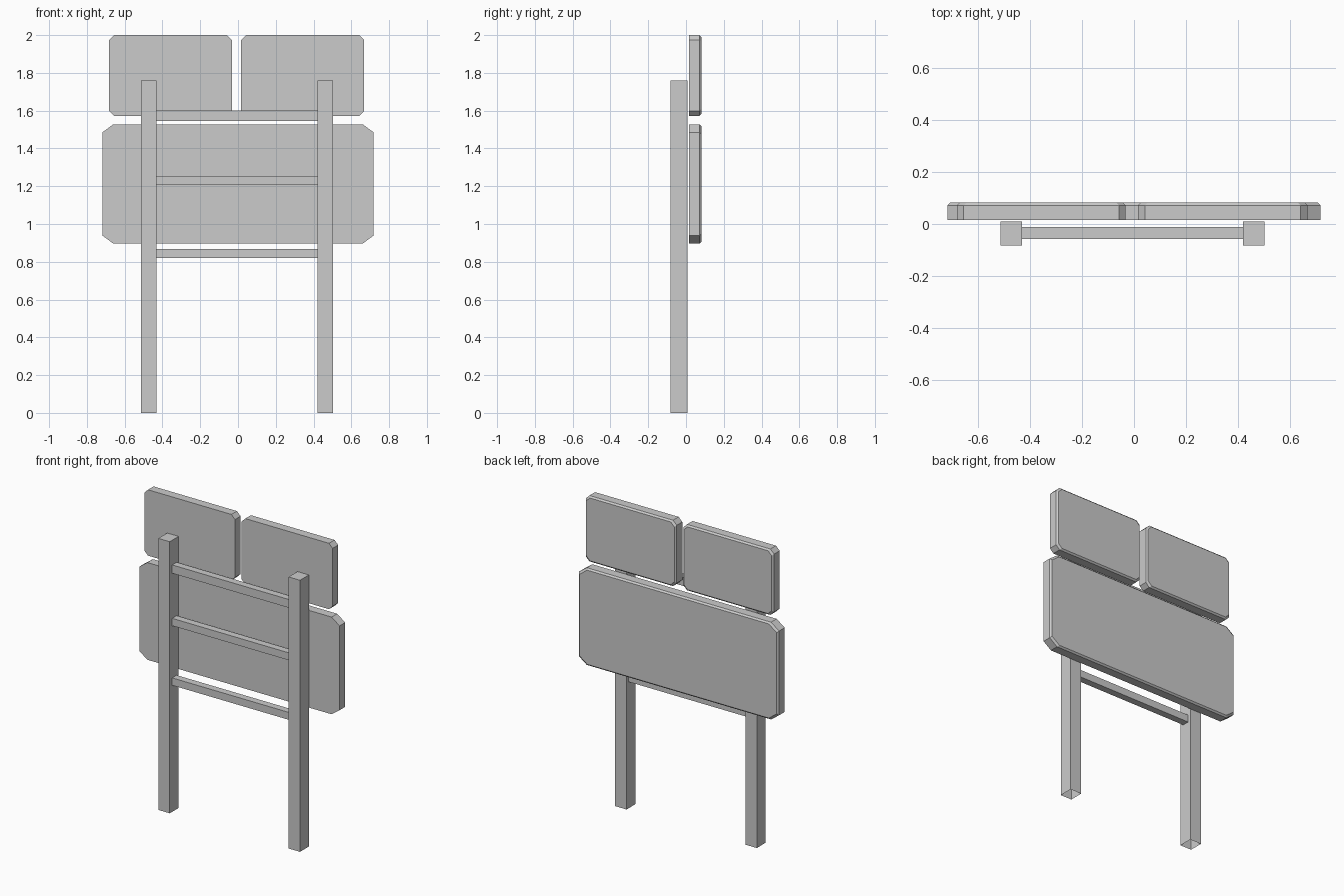
import bpy, bmesh

if "Cube" in bpy.data.objects:
    bpy.data.objects.remove(bpy.data.objects["Cube"])

BACK, FRONT, BEVEL = 0.015, 0.082, 0.01   # panel depth range and rim bevel
CX = -0.006                               # frame centre line


def finish(name, bm):
    bmesh.ops.recalc_face_normals(bm, faces=bm.faces[:])
    mesh = bpy.data.meshes.new(name)
    bm.to_mesh(mesh)
    bm.free()
    obj = bpy.data.objects.new(name, mesh)
    bpy.context.collection.objects.link(obj)
    return obj


def bar(name, x, y, z, open_axis):
    """Box from min/max ranges; open_axis lists the (axis, side) faces left out."""
    bm = bmesh.new()
    bmesh.ops.create_cube(bm, size=1)
    for v in bm.verts:
        v.co = [r[0] if c < 0 else r[1] for c, r in zip(v.co, (x, y, z))]
    bmesh.ops.recalc_face_normals(bm, faces=bm.faces[:])
    bm.normal_update()
    gone = [f for f in bm.faces
            if any(f.normal[a] * s > 0.9 for a, s in open_axis)]
    bmesh.ops.delete(bm, geom=gone, context='FACES')
    return finish(name, bm)


def panel(name, x, z, cut_x, cut_z):
    """Octagonal plate with cut corners and a bevelled rim on its +y face."""
    bm = bmesh.new()

    def ring(y, inset):
        x0, x1, z0, z1 = x[0] + inset, x[1] - inset, z[0] + inset, z[1] - inset
        pts = [(x0 + cut_x, z0), (x1 - cut_x, z0), (x1, z0 + cut_z), (x1, z1 - cut_z),
               (x1 - cut_x, z1), (x0 + cut_x, z1), (x0, z1 - cut_z), (x0, z0 + cut_z)]
        return [bm.verts.new((px, y, pz)) for px, pz in pts]

    rings = [ring(BACK, 0), ring(FRONT - BEVEL, 0), ring(FRONT, BEVEL)]
    for a, b in zip(rings, rings[1:]):
        for i in range(8):
            j = (i + 1) % 8
            bm.faces.new((a[i], a[j], b[j], b[i]))
    bm.faces.new(rings[0])
    bm.faces.new(rings[-1])
    return finish(name, bm)


# Posts, open underneath
for side, label in ((-1, "left"), (1, "right")):
    xs = sorted((CX + side * 0.426, CX + side * 0.508))
    bar(label + "_post", xs, (-0.082, 0.009), (0, 1.76), [(2, -1)])

# Rungs between the posts
for label, z in (("lower", (0.82, 0.868)), ("middle", (1.206, 1.254)), ("upper", (1.546, 1.6))):
    bar(label + "_rung", (CX - 0.426, CX + 0.426), (-0.057, -0.011), z, [(0, 1), (0, -1)])

# Large lower panel and two small upper panels
panel("main_panel", (-0.718, 0.718), (0.897, 1.527), 0.057, 0.042)
panel("upper_left_panel", (-0.682, -0.032), (1.573, 2.0), 0.026, 0.026)
panel("upper_right_panel", (0.016, 0.668), (1.573, 2.0), 0.026, 0.026)
